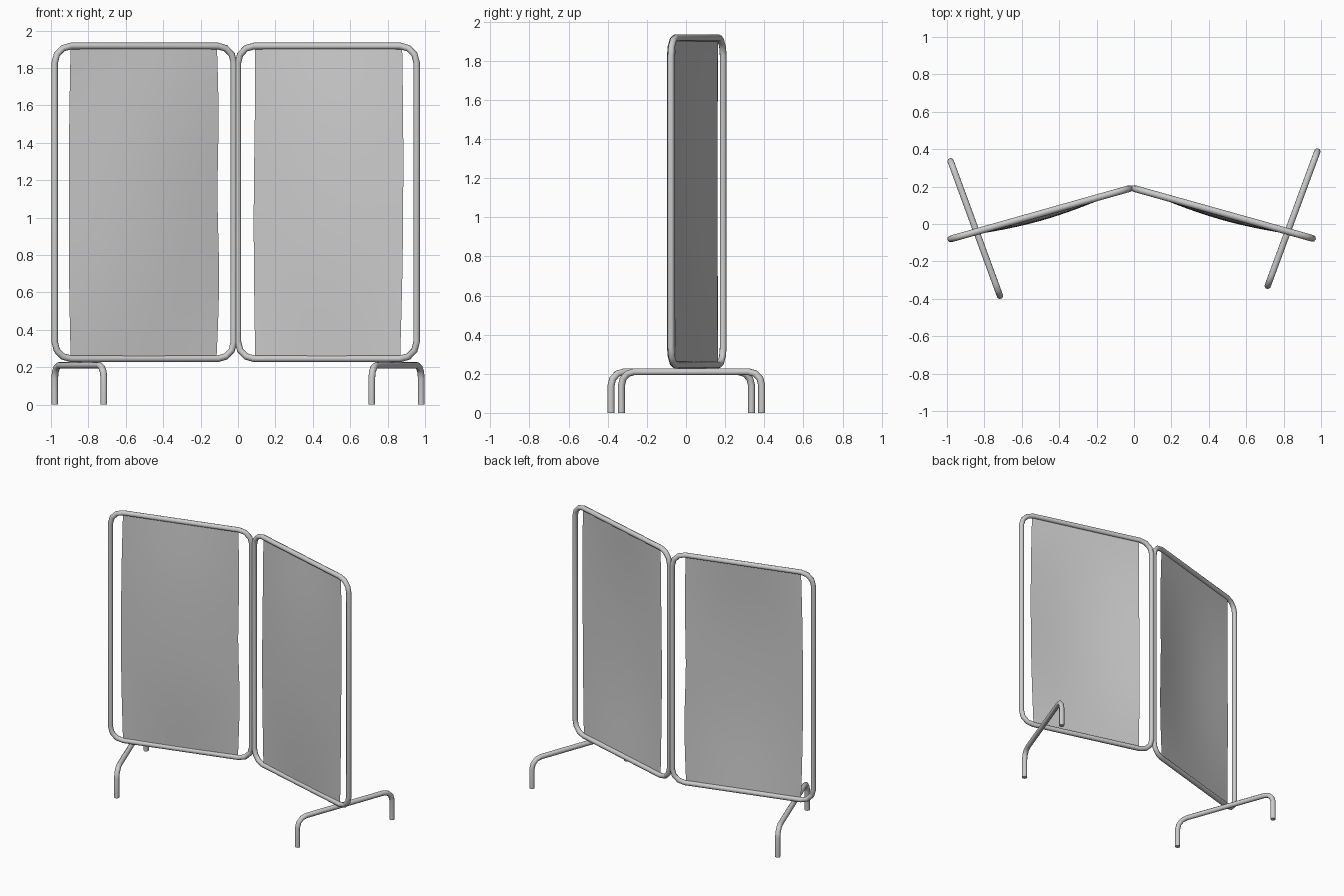
import bpy, bmesh, math
from mathutils import Vector

if "Cube" in bpy.data.objects:
    bpy.data.objects.remove(bpy.data.objects["Cube"])

R = 0.018  # tube radius


def rounded(points, radius, closed, segs=3):
    """Replace the corners of a path with short arcs."""
    out, n = [], len(points)
    pts = [Vector(p) for p in points]
    for i, p in enumerate(pts):
        if not closed and i in (0, n - 1):
            out.append(p)
            continue
        a = (pts[i - 1] - p).normalized()
        b = (pts[(i + 1) % n] - p).normalized()
        c = p + (a + b) * radius
        for k in range(segs + 1):
            t = k / segs * math.pi / 2
            out.append(c - b * radius * math.cos(t) - a * radius * math.sin(t))
    return out


def tube(name, points, radius, closed):
    path = rounded(points, radius, closed)
    cu = bpy.data.curves.new(name, 'CURVE')
    cu.dimensions = '3D'
    cu.bevel_depth = R
    cu.bevel_resolution = 2
    cu.use_fill_caps = True
    sp = cu.splines.new('POLY')
    sp.points.add(len(path) - 1)
    for q, p in zip(sp.points, path):
        q.co = (*p, 1)
    sp.use_cyclic_u = closed
    ob = bpy.data.objects.new(name, cu)
    bpy.context.collection.objects.link(ob)
    bpy.ops.object.select_all(action='DESELECT')
    ob.select_set(True)
    bpy.context.view_layer.objects.active = ob
    bpy.ops.object.convert(target='MESH')
    bpy.ops.object.shade_smooth_by_angle(angle=math.radians(50))


def frame(name, a, b, z0=0.245, z1=1.917):
    tube(name, [(*a, z0), (*b, z0), (*b, z1), (*a, z1)], 0.09, True)


def foot(name, a, b, z=0.21):
    tube(name, [(*a, 0), (*a, z), (*b, z), (*b, 0)], 0.07, False)


def cloth(name, a, b, depth, left, right):
    """Sagging fabric between points a and b; left/right give edge waviness."""
    a, b = Vector((*a, 0)), Vector((*b, 0))
    d = (b - a).normalized()
    front = Vector((d.y, -d.x, 0))
    zs = (0.25, 0.7, 1.1, 1.52, 1.915)
    rows = (0.1, 0.9, 1.0, 0.85, 0.1)
    cols = (0.15, 0.75, 1.0, 0.75, 0.15)
    bm = bmesh.new()
    grid = []
    for z, r, l, e in zip(zs, rows, left, right):
        p, q = a + d * l, b + d * e
        grid.append([bm.verts.new(p.lerp(q, i / 4) + front * depth * r * c + Vector((0, 0, z)))
                     for i, c in enumerate(cols)])
    for j in range(4):
        for i in range(4):
            bm.faces.new((grid[j][i], grid[j][i + 1], grid[j + 1][i + 1], grid[j + 1][i]))
    for f in bm.faces:
        f.smooth = True
    me = bpy.data.meshes.new(name)
    bm.to_mesh(me)
    bm.free()
    ob = bpy.data.objects.new(name, me)
    bpy.context.collection.objects.link(ob)
    # Soften the sag
    s = ob.modifiers.new("soften", 'SUBSURF')
    s.subdivision_type = 'CATMULL_CLARK'
    s.levels = s.render_levels = 2
    s.boundary_smooth = 'PRESERVE_CORNERS'


# Two hinged panel frames
frame("left_frame", (-0.98, -0.08), (-0.022, 0.19))
frame("right_frame", (0.0, 0.19), (0.955, -0.077))

# Fabric panels
cloth("left_fabric", (-0.895, -0.056), (-0.11, 0.165), 0.042,
      (0, -0.012, -0.012, -0.01, 0), (-0.005, 0.015, -0.008, 0.01, -0.003))
cloth("right_fabric", (0.092, 0.164), (0.872, -0.054), 0.04,
      (0, -0.006, -0.008, 0.0, 0), (-0.005, 0.01, 0.014, 0.014, 0.006))

# Bent-tube feet
foot("left_foot", (-0.98, 0.335), (-0.717, -0.383))
foot("right_foot", (0.98, 0.387), (0.715, -0.33))
